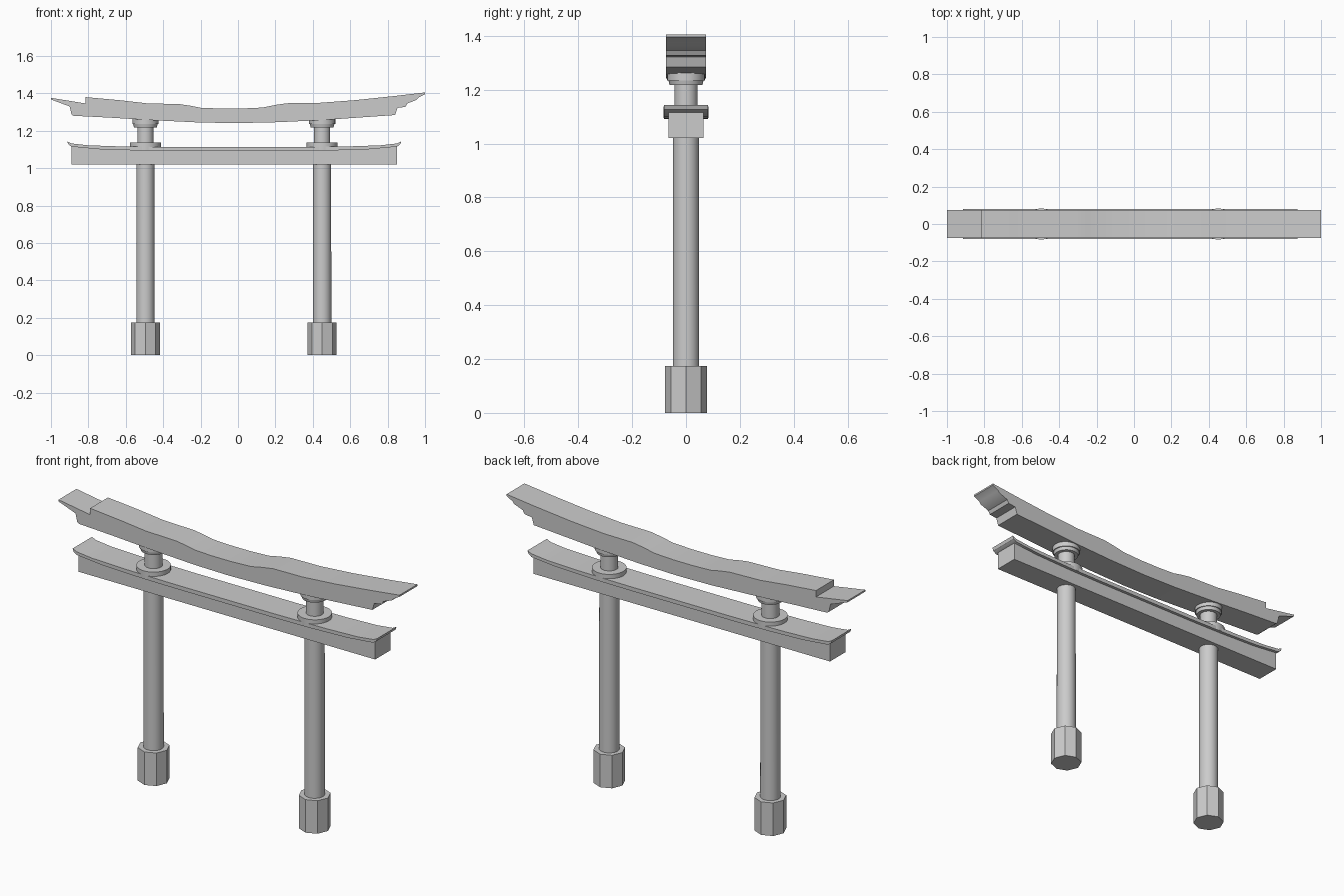
import bpy, bmesh, math

if "Cube" in bpy.data.objects:
    bpy.data.objects.remove(bpy.data.objects["Cube"])


def finish(name, bm, smooth=True):
    bmesh.ops.recalc_face_normals(bm, faces=bm.faces)
    mesh = bpy.data.meshes.new(name)
    bm.to_mesh(mesh)
    bm.free()
    ob = bpy.data.objects.new(name, mesh)
    bpy.context.collection.objects.link(ob)
    if smooth:
        bpy.ops.object.select_all(action='DESELECT')
        ob.select_set(True)
        bpy.context.view_layer.objects.active = ob
        bpy.ops.object.shade_smooth_by_angle(angle=math.radians(30))
    return ob


def extrude_profile(name, top, bottom, half_y):
    """Side outline in x, z (both edges listed left to right), extruded along y."""
    bm = bmesh.new()
    outline = top + bottom[::-1]
    face = bm.faces.new([bm.verts.new((x, -half_y, z)) for x, z in outline])
    geo = bmesh.ops.extrude_face_region(bm, geom=[face])["geom"]
    verts = [g for g in geo if isinstance(g, bmesh.types.BMVert)]
    bmesh.ops.translate(bm, verts=verts, vec=(0, 2 * half_y, 0))
    return finish(name, bm)


def drum(name, x, z0, z1, r0, r1, sides=32, smooth=True):
    bm = bmesh.new()
    bmesh.ops.create_cone(bm, cap_ends=True, segments=sides, radius1=r0, radius2=r1, depth=z1 - z0)
    bmesh.ops.translate(bm, verts=bm.verts, vec=(x, 0, (z0 + z1) / 2))
    return finish(name, bm, smooth)


# Posts with octagonal feet, rings and collars
for side, x in (("left", -0.495), ("right", 0.45)):
    drum(side + "_foot", x, 0, 0.175, 0.0775, 0.0775, 8, False)
    drum(side + "_post", x, 0.17, 1.05, 0.049, 0.048)
    drum(side + "_ring", x, 1.095, 1.137, 0.083, 0.083)
    drum(side + "_upper_post", x, 1.10, 1.23, 0.043, 0.043)
    drum(side + "_collar", x, 1.218, 1.238, 0.061, 0.066)
    drum(side + "_collar_top", x, 1.235, 1.263, 0.07, 0.07)

# Lower beam: straight body under a thin upturned cap
MID = -0.02


def mirrored(half):
    return [(MID - d, z) for d, z in half] + [(MID + d, z) for d, z in half[::-1]]


cap_under = mirrored([(0.87, 1.115), (0.72, 1.101), (0.5, 1.094), (0.3, 1.092)])
cap_top = mirrored([(0.893, 1.143), (0.87, 1.132), (0.78, 1.122), (0.6, 1.116), (0.3, 1.113)])
extrude_profile("lower_beam", cap_under, mirrored([(0.87, 1.02)]), 0.065)
extrude_profile("lower_beam_cap", cap_top,
                mirrored([(0.887, 1.127)]) [:1] + cap_under + mirrored([(0.887, 1.127)])[1:], 0.081)

# Top beam: sagging roof beam with a stepped, weathered left tip
roof_top = [(-1, 1.376), (-0.815, 1.346), (-0.815, 1.38), (-0.63, 1.363), (-0.49, 1.347),
            (-0.31, 1.342), (-0.25, 1.333), (-0.2, 1.323), (-0.1, 1.319), (0.02, 1.319),
            (0.13, 1.324), (0.2, 1.338), (0.26, 1.347), (0.43, 1.349), (0.62, 1.363),
            (0.84, 1.386), (1, 1.405)]
roof_bottom = [(-1, 1.367), (-0.9, 1.33), (-0.89, 1.287), (-0.88, 1.28), (-0.68, 1.27),
               (-0.47, 1.257), (-0.2, 1.244), (0, 1.241), (0.22, 1.246), (0.45, 1.257),
               (0.65, 1.271), (0.84, 1.284), (0.852, 1.322), (0.895, 1.328), (0.905, 1.346),
               (0.955, 1.365), (0.965, 1.377), (1, 1.396)]
extrude_profile("top_beam", roof_top, roof_bottom, 0.075)
